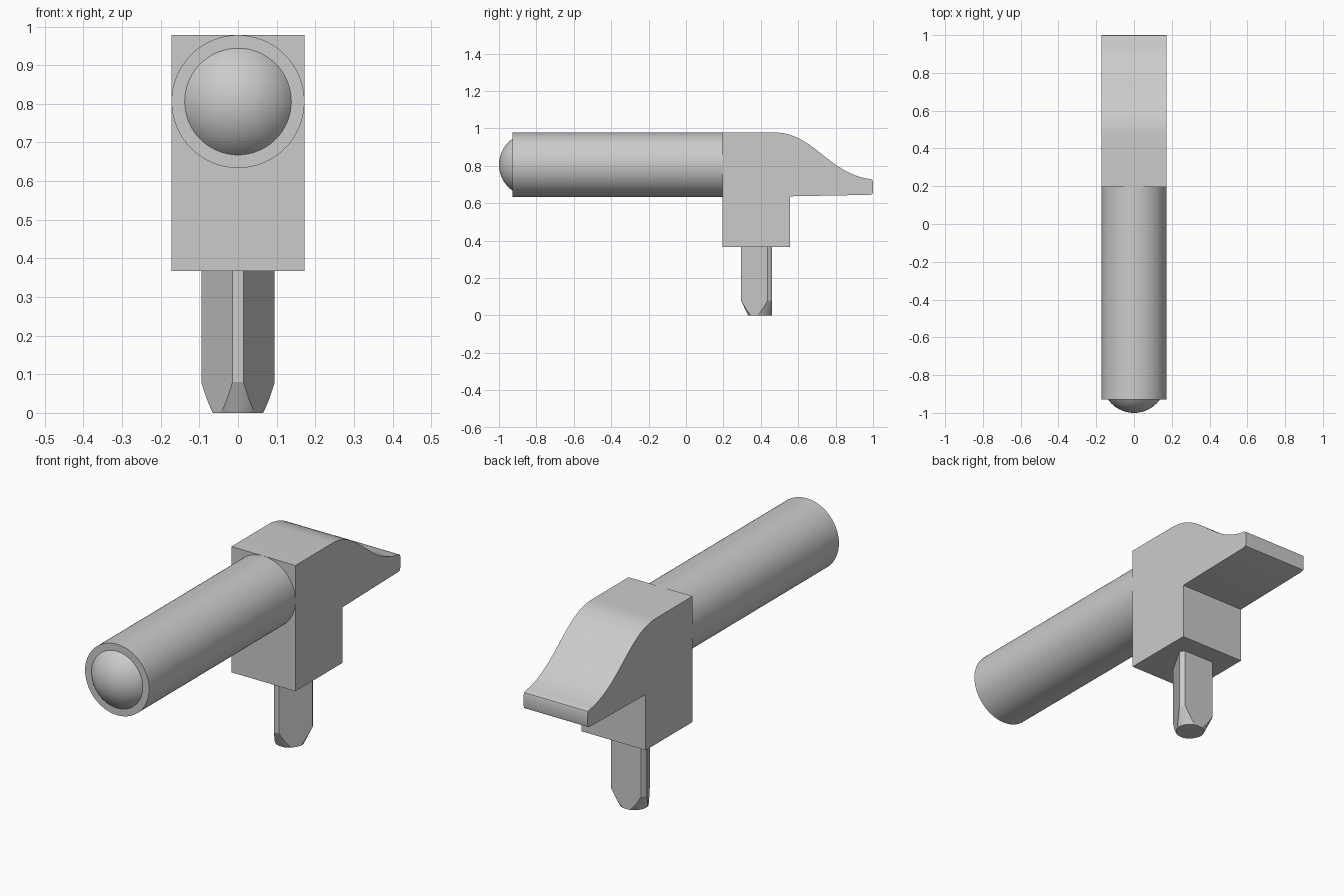
import bpy, bmesh, math
from mathutils import Vector, Matrix

cube = bpy.data.objects.get("Cube")
if cube:
    bpy.data.objects.remove(cube, do_unlink=True)

# single flat colour
grey = bpy.data.materials.new("plain grey")
grey.use_nodes = True
grey.diffuse_color = (0.6, 0.6, 0.6, 1)
grey.node_tree.nodes["Principled BSDF"].inputs["Base Color"].default_value = (0.6, 0.6, 0.6, 1)


def finish(name, bm, angle):
    bmesh.ops.recalc_face_normals(bm, faces=bm.faces)
    mesh = bpy.data.meshes.new(name)
    bm.to_mesh(mesh)
    bm.free()
    mesh.materials.append(grey)
    obj = bpy.data.objects.new(name, mesh)
    bpy.context.collection.objects.link(obj)
    bpy.ops.object.select_all(action='DESELECT')
    obj.select_set(True)
    bpy.context.view_layer.objects.active = obj
    bpy.ops.object.shade_smooth_by_angle(angle=math.radians(angle))
    return obj


def lathe(profile, steps=96):
    """Spin (radius, height) points around z."""
    bm = bmesh.new()
    verts = [bm.verts.new((r, 0, h)) for r, h in profile]
    edges = [bm.edges.new(pair) for pair in zip(verts, verts[1:])]
    bmesh.ops.spin(bm, geom=verts + edges, cent=(0, 0, 0), axis=(0, 0, 1),
                   angle=math.tau, steps=steps)
    bmesh.ops.remove_doubles(bm, verts=bm.verts, dist=1e-5)
    return bm


def bezier(a, b, c, d, n):
    a, b, c, d = map(Vector, (a, b, c, d))
    return [a * (1 - t) ** 3 + b * 3 * t * (1 - t) ** 2 + c * 3 * t * t * (1 - t) + d * t ** 3
            for t in (i / n for i in range(n + 1))]


HALF = 0.172      # half width of the body and radius of the rod
AXIS_Z = 0.806    # height of the rod axis

# body block with its swept tail, extruded across x
outline = [(0.195, 0.978), (0.195, 0.367), (0.555, 0.367), (0.555, 0.637),
           (0.985, 0.645), (0.997, 0.649), (1.0, 0.66), (1.0, 0.715), (0.997, 0.724)]
outline += [tuple(p) for p in reversed(bezier((0.475, 0.978), (0.68, 0.978),
                                              (0.76, 0.76), (0.985, 0.729), 28))]
bm = bmesh.new()
side = bm.faces.new([bm.verts.new((-HALF, y, z)) for y, z in outline])
ext = bmesh.ops.extrude_face_region(bm, geom=[side])
bmesh.ops.translate(bm, vec=(2 * HALF, 0, 0),
                    verts=[g for g in ext["geom"] if isinstance(g, bmesh.types.BMVert)])
finish("body_with_tail", bm, 30)

# round rod with a shallow dome set in its front end
length, dome_r, dome_h = 1.125, 0.138, 0.072
sphere_r = (dome_r ** 2 + dome_h ** 2) / (2 * dome_h)
sweep = math.asin(dome_r / sphere_r)
profile = [(0, 0), (HALF, 0), (HALF, length)]
profile += [(sphere_r * math.sin(sweep * (1 - i / 12)),
             length + dome_h - sphere_r + sphere_r * math.cos(sweep * (1 - i / 12)))
            for i in range(13)]
bm = lathe(profile)
bm.transform(Matrix.Translation((0, 0.197, AXIS_Z)) @ Matrix.Rotation(math.pi / 2, 4, 'X'))
finish("domed_rod", bm, 30)

# three-sided pin: a tapered cylinder with three flats sliced off
bm = lathe([(0, 0), (0.065, 0), (0.1026, 0.08), (0.1026, 0.37), (0, 0.37)])
for k in range(3):
    turn = math.pi / 2 + k * math.tau / 3
    normal = Vector((math.cos(turn), math.sin(turn), 0))
    cut = bmesh.ops.bisect_plane(bm, geom=bm.verts[:] + bm.edges[:] + bm.faces[:],
                                 plane_co=normal * 0.063, plane_no=normal, clear_outer=True)
    rim = [g for g in cut["geom_cut"] if isinstance(g, bmesh.types.BMEdge)]
    bmesh.ops.contextual_create(bm, geom=rim)
bm.transform(Matrix.Translation((0, 0.397, 0)))
finish("three_sided_pin", bm, 18)
